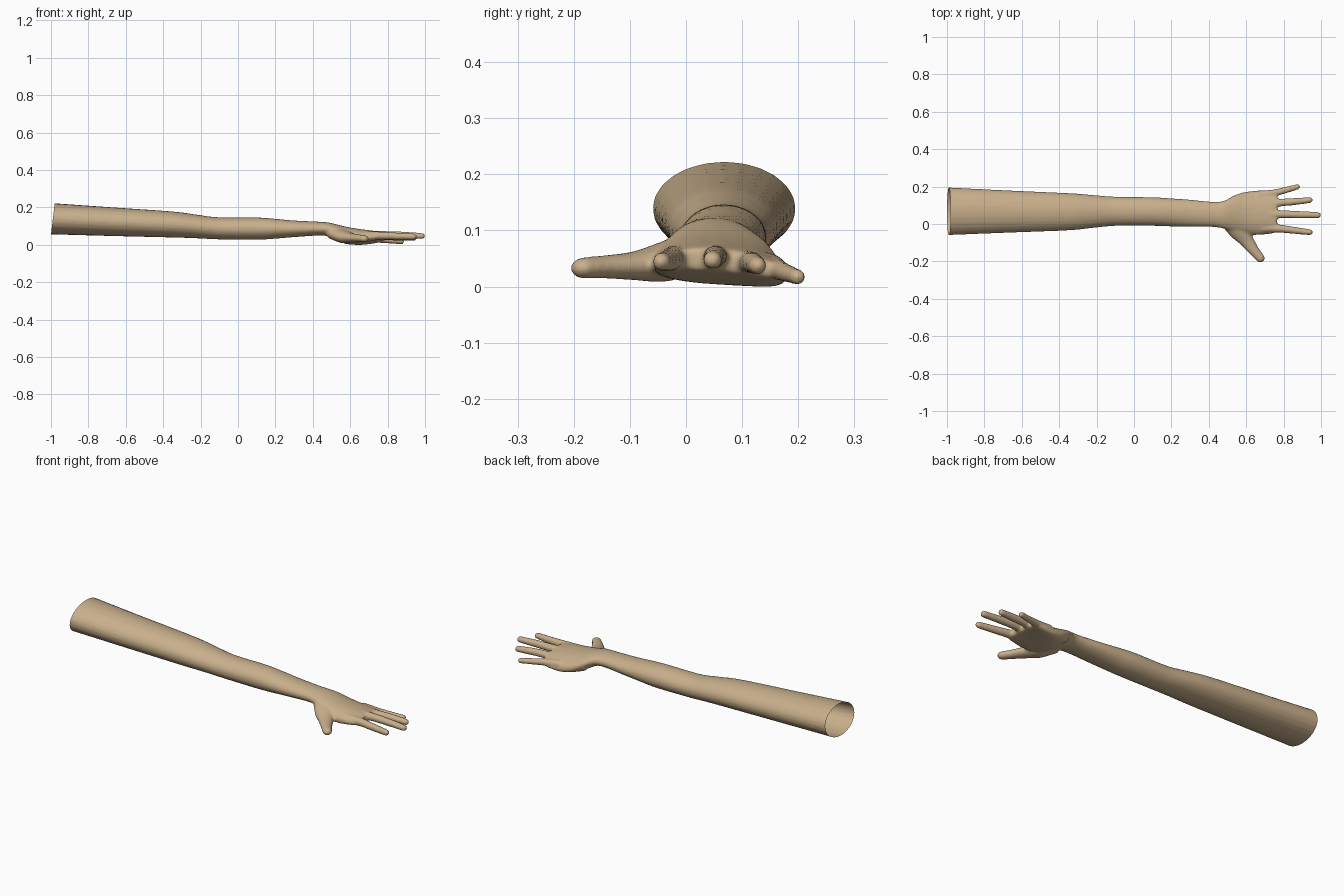
import bpy, bmesh, math
from mathutils import Vector

if "Cube" in bpy.data.objects:
    bpy.data.objects.remove(bpy.data.objects["Cube"])

SIDES = 24


def smooth_path(pts, steps=6):
    """Catmull-Rom interpolation of tuples of numbers."""
    p = [Vector(q) for q in pts]
    out = []
    for i in range(len(p) - 1):
        a, b, c, d = p[max(i - 1, 0)], p[i], p[i + 1], p[min(i + 2, len(p) - 1)]
        for k in range(steps):
            t = k / steps
            out.append(0.5 * (2 * b + (c - a) * t + (2 * a - 5 * b + 4 * c - d) * t ** 2
                              + (3 * b - a - 3 * c + d) * t ** 3))
    return out + [p[-1]]


def loft(bm, rings, shape=lambda v: v, power=lambda x: 1.0):
    """Closed tube through rings of (centre, side vector, half width, half height)."""
    loops = []
    for c, side, w, h in rings:
        loop = []
        e = power(c.x)
        for i in range(SIDES):
            t = 2 * math.pi * i / SIDES
            ct, st = math.cos(t), math.sin(t)
            u = math.copysign(abs(ct) ** e, ct) * w
            v = math.copysign(abs(st) ** e, st) * h
            loop.append(bm.verts.new(shape(c + side * u + Vector((0, 0, v)))))
        loops.append(loop)
    for a, b in zip(loops, loops[1:]):
        for i in range(SIDES):
            j = (i + 1) % SIDES
            bm.faces.new((a[i], a[j], b[j], b[i]))
    bm.faces.new(loops[0][::-1])
    bm.faces.new(loops[-1])


def ramp(x, a, b):
    t = min(max((x - a) / (b - a), 0), 1)
    return t * t * (3 - 2 * t)


def digit(bm, pts):
    """Finger through points (x, y, z, half width, half height) with a round tip."""
    path = smooth_path([Vector(p) for p in pts])
    rings = []
    for i, s in enumerate(path):
        d = path[min(i + 1, len(path) - 1)] - path[max(i - 1, 0)]
        d = Vector((d[0], d[1], d[2])).normalized()
        side = Vector((-d.y, d.x, 0)).normalized()
        rings.append((Vector((s[0], s[1], s[2])), side, s[3], s[4]))
    c, side, w, h = rings[-1]
    for k in range(1, 6):
        t = k * math.pi / 2 / 5.3
        rings.append((c + d * w * math.sin(t), side, w * math.cos(t), h * math.cos(t)))
    loft(bm, rings)


bm = bmesh.new()

# Upper arm, forearm, wrist and palm: x, y min, y max, z min, z max
arm = [(-1.06, -.062, .199, .054, .229), (-.98, -.059, .195, .056, .223),
       (-.68, -.047, .180, .048, .202), (-.35, -.034, .165, .040, .179),
       (-.22, -.021, .155, .036, .162), (-.10, -.010, .146, .030, .148),
       (.10, -.010, .143, .028, .147), (.20, -.013, .137, .034, .140),
       (.30, -.015, .130, .042, .131), (.42, -.016, .119, .050, .125),
       (.48, -.025, .124, .047, .121), (.53, -.043, .150, .025, .110),
       (.58, -.056, .168, .007, .098), (.64, -.059, .177, .008, .088),
       (.70, -.056, .181, .016, .080), (.74, -.051, .179, .024, .075),
       (.765, -.042, .168, .030, .070)]
rings = []
for x, y0, y1, z0, z1 in smooth_path(arm):
    rings.append((Vector((x, (y0 + y1) / 2, (z0 + z1) / 2)), Vector((0, 1, 0)),
                  (y1 - y0) / 2, (z1 - z0) / 2))


def arch(v):
    """The back of the hand drops towards the little finger."""
    v.z -= 1.1 * (v.y - .02) ** 2 * ramp(v.x, .47, .66)
    return v


loft(bm, rings, arch, lambda x: 1 - .2 * ramp(x, .52, .68))

# Index, middle, ring and little finger
digit(bm, [(.68, -.022, .048, .026, .026), (.77, -.024, .050, .022, .021),
           (.85, -.033, .047, .019, .019), (.94, -.044, .045, .016, .016)])
digit(bm, [(.68, .045, .052, .026, .026), (.77, .052, .054, .022, .021),
           (.87, .050, .053, .020, .019), (.983, .047, .048, .017, .016)])
digit(bm, [(.68, .098, .044, .026, .025), (.77, .113, .044, .021, .020),
           (.85, .119, .043, .019, .019), (.94, .128, .038, .016, .016)])
digit(bm, [(.66, .150, .036, .026, .024), (.75, .166, .030, .019, .018),
           (.81, .181, .024, .017, .016), (.875, .199, .018, .014, .014)])

# Thumb with its fleshy base
digit(bm, [(.50, .025, .068, .046, .036), (.56, -.035, .046, .052, .036),
           (.603, -.090, .038, .038, .026), (.64, -.140, .036, .029, .021),
           (.675, -.182, .034, .024, .019)])
# Pad on the little finger side of the palm
digit(bm, [(.53, .115, .050, .028, .026), (.60, .130, .032, .034, .026),
           (.66, .135, .030, .032, .022)])

bmesh.ops.recalc_face_normals(bm, faces=bm.faces)
mesh = bpy.data.meshes.new("arm_source")
bm.to_mesh(mesh)
bm.free()
obj = bpy.data.objects.new("arm_and_hand", mesh)
bpy.context.collection.objects.link(obj)

# Fuse the parts into one soft skin
rm = obj.modifiers.new("fuse", 'REMESH')
rm.mode = 'VOXEL'
rm.voxel_size = 0.006
sm = obj.modifiers.new("soften", 'SMOOTH')
sm.factor = 0.5
sm.iterations = 6
bpy.context.view_layer.update()
dg = bpy.context.evaluated_depsgraph_get()
skin = bpy.data.meshes.new_from_object(obj.evaluated_get(dg))
obj.modifiers.clear()
obj.data = skin

# Open, slightly slanted shoulder end; rest the hand on the ground
bm = bmesh.new()
bm.from_mesh(skin)
bmesh.ops.bisect_plane(bm, geom=bm.verts[:] + bm.edges[:] + bm.faces[:],
                       plane_co=(-1, 0, .055), plane_no=(-.168, 0, .02), clear_outer=True)
low = min(v.co.z for v in bm.verts)
for v in bm.verts:
    v.co.z -= low
for f in bm.faces:
    f.smooth = True
bm.to_mesh(skin)
bm.free()

mat = bpy.data.materials.new("tan_skin")
mat.diffuse_color = (0.58, 0.43, 0.26, 1)
mat.use_nodes = True
mat.node_tree.nodes["Principled BSDF"].inputs["Base Color"].default_value = mat.diffuse_color
skin.materials.clear()
skin.materials.append(mat)
